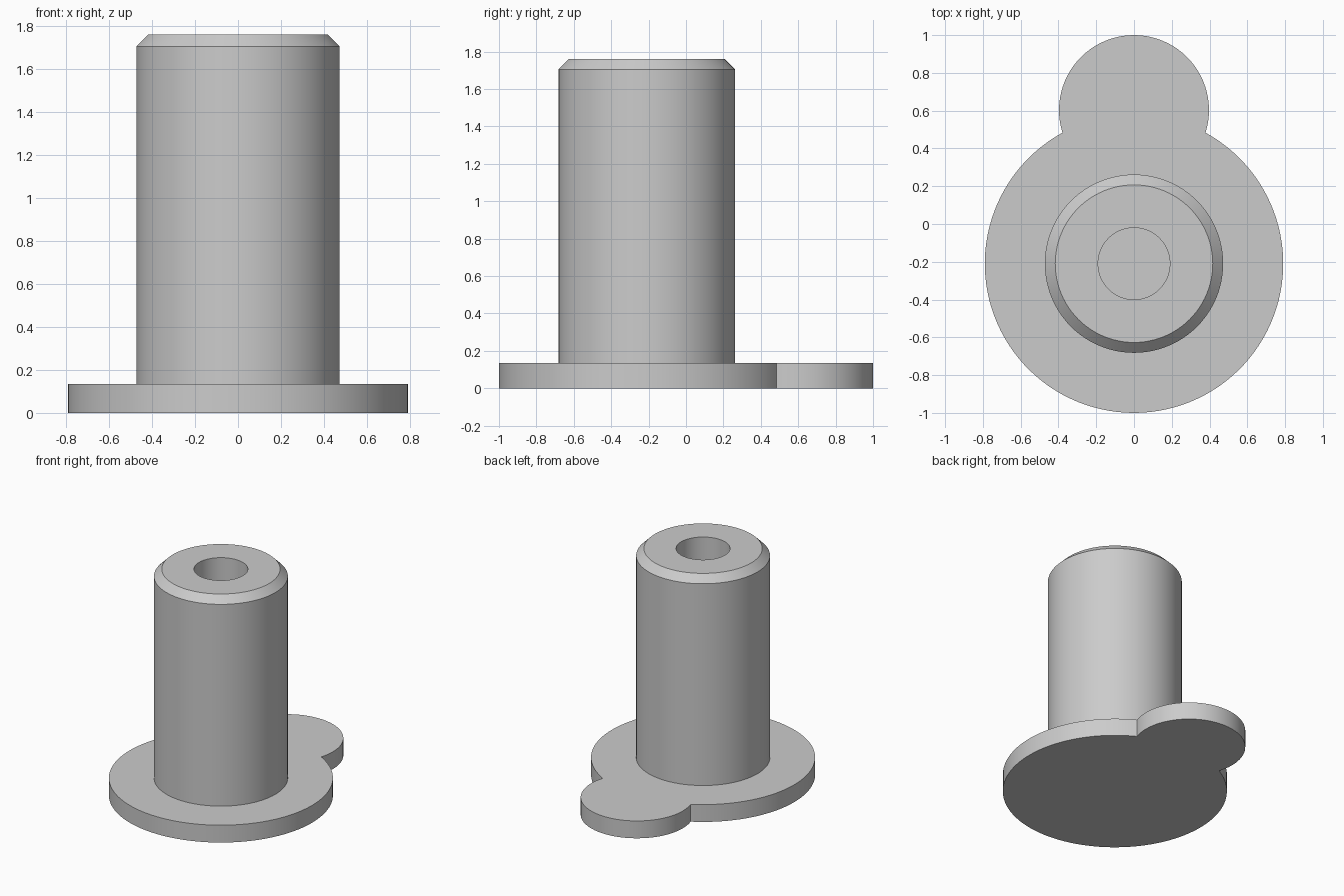
import bpy
import bmesh
from math import sin, cos, pi, atan2, sqrt

cube = bpy.data.objects.get("Cube")
if cube:
    bpy.data.objects.remove(cube)

# Main dimensions
DISC_R, DISC_Y = 0.79, -0.21
LOBE_R, LOBE_Y = 0.397, 0.603
BASE_H, TOP = 0.135, 1.76
POST_R, HOLE_R, CHAMFER = 0.472, 0.19, 0.055

grey = bpy.data.materials.new("plain grey")
grey.use_nodes = True
colour = (0.6, 0.6, 0.6, 1)
grey.diffuse_color = colour
grey.node_tree.nodes["Principled BSDF"].inputs["Base Color"].default_value = colour


def finish(bm, name):
    bmesh.ops.recalc_face_normals(bm, faces=bm.faces)
    mesh = bpy.data.meshes.new(name)
    bm.to_mesh(mesh)
    bm.free()
    mesh.materials.append(grey)
    obj = bpy.data.objects.new(name, mesh)
    bpy.context.collection.objects.link(obj)
    bpy.ops.object.select_all(action='DESELECT')
    obj.select_set(True)
    bpy.context.view_layer.objects.active = obj
    bpy.ops.object.shade_smooth_by_angle(angle=pi / 6)
    return obj


def arc(radius, cy, start, end, steps):
    angles = [start + (end - start) * i / steps for i in range(steps)]
    return [(radius * cos(a), cy + radius * sin(a)) for a in angles]


# Base plate: a disc and a smaller round lobe merged into one outline
gap = LOBE_Y - DISC_Y
along = (gap**2 + DISC_R**2 - LOBE_R**2) / (2 * gap)
notch_x = sqrt(DISC_R**2 - along**2)
disc_a = atan2(along, notch_x)
lobe_a = atan2(along - gap, notch_x)
outline = arc(LOBE_R, LOBE_Y, lobe_a, pi - lobe_a, 48)
outline += arc(DISC_R, DISC_Y, pi - disc_a, 2 * pi + disc_a, 96)

bm = bmesh.new()
face = bm.faces.new([bm.verts.new((x, y, 0)) for x, y in outline])
side = bmesh.ops.extrude_face_region(bm, geom=[face], use_keep_orig=True)
raised = [v for v in side["geom"] if isinstance(v, bmesh.types.BMVert)]
bmesh.ops.translate(bm, verts=raised, vec=(0, 0, BASE_H))
finish(bm, "base_plate")

# Hollow post: chamfered rim, bore reaching down to the plate
profile = [(POST_R, BASE_H), (POST_R, TOP - CHAMFER),
           (POST_R - CHAMFER, TOP), (HOLE_R, TOP), (HOLE_R, BASE_H)]
bm = bmesh.new()
verts = [bm.verts.new((r, DISC_Y, z)) for r, z in profile]
edges = [bm.edges.new(pair) for pair in zip(verts, verts[1:])]
bmesh.ops.spin(bm, geom=verts + edges, cent=(0, DISC_Y, 0), axis=(0, 0, 1),
               angle=2 * pi, steps=96, use_merge=True)
bmesh.ops.remove_doubles(bm, verts=bm.verts, dist=0.0001)
finish(bm, "hollow_post")
